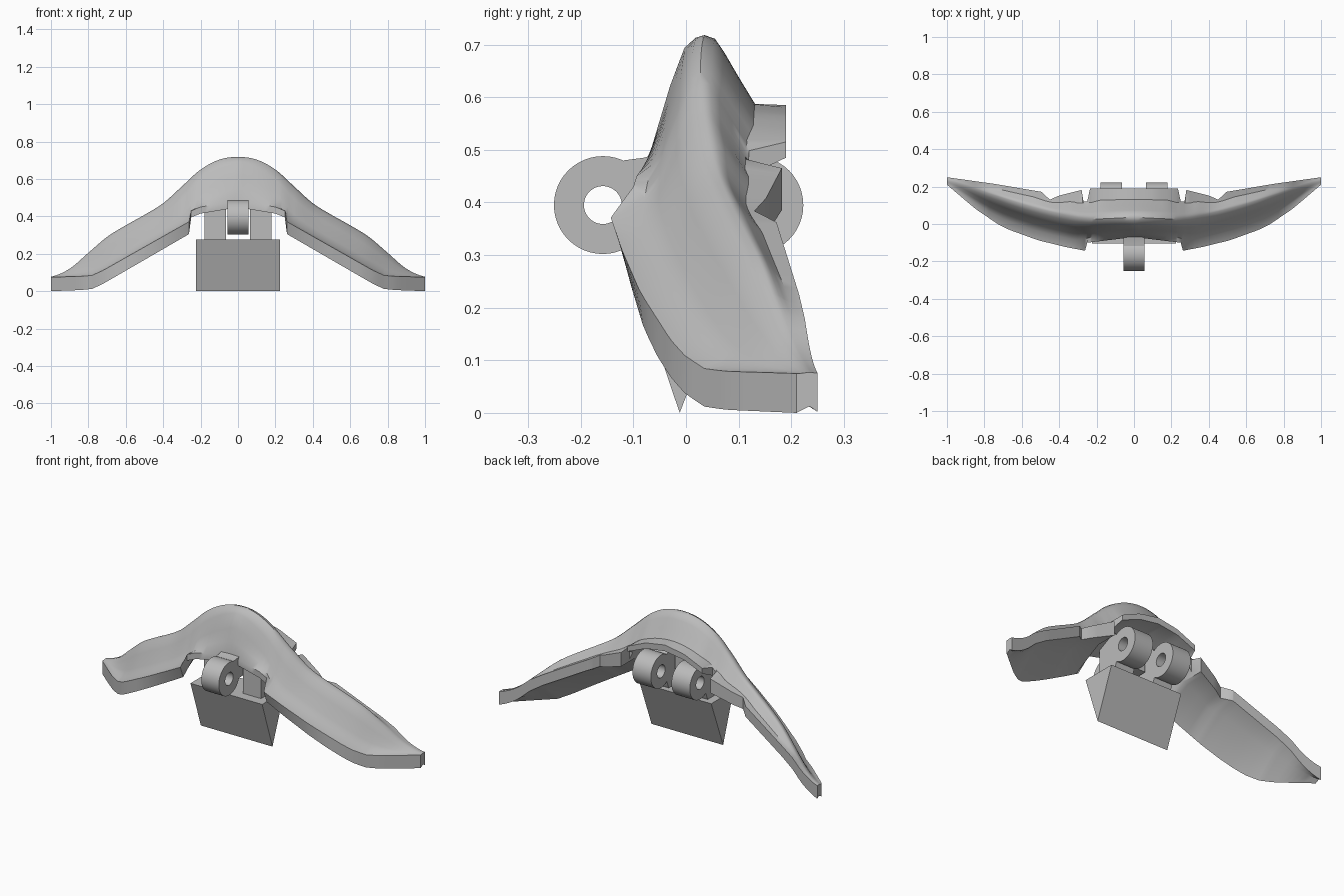
import bpy, bmesh, math

if "Cube" in bpy.data.objects:
    bpy.data.objects.remove(bpy.data.objects["Cube"])

grey = bpy.data.materials.new("plain grey")
grey.use_nodes = True
grey.diffuse_color = (0.5, 0.5, 0.5, 1)
grey.node_tree.nodes["Principled BSDF"].inputs["Base Color"].default_value = (0.5, 0.5, 0.5, 1)


def finish(name, bm):
    bmesh.ops.recalc_face_normals(bm, faces=bm.faces)
    mesh = bpy.data.meshes.new(name)
    bm.to_mesh(mesh)
    bm.free()
    mesh.materials.append(grey)
    ob = bpy.data.objects.new(name, mesh)
    bpy.context.collection.objects.link(ob)
    bpy.ops.object.select_all(action='DESELECT')
    ob.select_set(True)
    bpy.context.view_layer.objects.active = ob
    bpy.ops.object.shade_smooth_by_angle(angle=math.radians(38))


def prism(name, x0, x1, outline):
    """Extrude a (y, z) outline along x."""
    bm = bmesh.new()
    rings = [[bm.verts.new((x, y, z)) for y, z in outline] for x in (x0, x1)]
    bm.faces.new(rings[0])
    bm.faces.new(rings[1])
    n = len(outline)
    for i in range(n):
        j = (i + 1) % n
        bm.faces.new((rings[0][i], rings[0][j], rings[1][j], rings[1][i]))
    finish(name, bm)


def barrel(name, x0, x1, y, z, outer=0.093, inner=0.036, n=48):
    """Hinge barrel with a through hole along x."""
    bm = bmesh.new()
    loops = []
    for x, r in ((x0, outer), (x1, outer), (x1, inner), (x0, inner)):
        loops.append([bm.verts.new((x, y + r * math.cos(math.tau * i / n),
                                    z + r * math.sin(math.tau * i / n))) for i in range(n)])
    for k in range(4):
        a, b = loops[k], loops[(k + 1) % 4]
        for i in range(n):
            j = (i + 1) % n
            bm.faces.new((a[i], a[j], b[j], b[i]))
    finish(name, bm)


def at(keys, x, smooth=False):
    """Interpolate a list of (x, value) keys."""
    for i in range(len(keys) - 1):
        (xa, a), (xb, b) = keys[i], keys[i + 1]
        if x <= xb:
            t = (x - xa) / (xb - xa)
            if not smooth:
                return a + (b - a) * t
            before = keys[i - 1][1] if i else b
            after = keys[i + 2][1] if i + 2 < len(keys) else b
            return 0.5 * (2 * a + (b - before) * t + (2 * before - 5 * a + 4 * b - after) * t * t
                          + (3 * a - before - 3 * b + after) * t ** 3)
    return keys[-1][1]


def soft(keys, x):
    """Average the keys around x, so notches in the rim do not crease the skin."""
    reach = min(.05, 1 - x)
    return sum(at(keys, abs(x + reach * k / 4)) for k in range(-4, 5)) / 9


# Arched wing: profiles along the half span
ridge_z = [(i / 10, z) for i, z in enumerate(
    (.718, .703, .65, .56, .47, .408, .352, .29, .205, .12, .077))]
ridge_y = [(0, .035), (.25, .03), (.5, .08), (.75, .155), (1, .235)]
front_y = [(0, -.07), (.25, -.1), (.262, -.143), (.37, -.122), (.5, -.09), (.54, -.077),
           (.67, -.03), (.73, 0), (.78, .035), (.84, .075), (.9, .125), (1, .21)]
front_z = [(0, .448), (.2, .415), (.25, .395), (.262, .305), (.72, .04),
           (.78, .012), (.84, .006), (1, 0)]
front_lip = [(0, .035), (.25, .035), (.262, .066), (1, .075)]
lip_slant = [(0, 0), (.25, 0), (.262, .025), (.54, .005), (.6, 0), (1, 0)]
back_y = [(0, .19), (.235, .19), (.25, .12), (.27, .12), (.28, .182), (.4, .152),
          (.45, .13), (.495, .172), (.75, .215), (1, .25)]
back_z = [(0, .585), (.12, .565), (.235, .515), (.28, .465), (.5, .36), (.75, .225), (1, .076)]
back_lip = [(0, .035), (.235, .03), (.28, .08), (.5, .06), (.75, .06), (1, .074)]

# Rises from rim to ridge as (across, up): at the middle and on the wings
front_mid = [(.2, .3), (.4, .6), (.65, .9), (.85, .98)]
front_wing = [(.28, .06), (.47, .27), (.68, .67), (.85, .93)]
back_fall = [(.13, .05), (.25, .25), (.42, .58), (.62, .95)]

half = sorted({i / 40 for i in range(41)} | {.235, .262, .27, .28, .495, .54, .78})
stations = [-x for x in reversed(half[1:])] + half


def section(s):
    x = abs(s)
    fy, fz = at(front_y, x), at(front_z, x)
    ft = fz + at(front_lip, x)
    ry, rz = at(ridge_y, x, True), at(ridge_z, x, True)
    by, bz = at(back_y, x), min(at(back_z, x), rz - .001)
    skin_y, skin_z = soft(front_y, x), soft(front_z, x) + soft(front_lip, x)
    tail_y, tail_z = soft(back_y, x), min(soft(back_z, x), rz - .001)
    w = min(x / .28, 1)
    pts = [(fy + at(lip_slant, x), fz), (fy, ft)]
    for (u0, v0), (u1, v1) in zip(front_mid, front_wing):
        u, v = u0 + (u1 - u0) * w, v0 + (v1 - v0) * w
        pts.append((skin_y + (ry - skin_y) * u, skin_z + (rz - skin_z) * v))
    pts.append((ry, rz))
    for u, v in back_fall:
        pts.append((min(ry + (tail_y - ry) * u, by), rz + (tail_z - rz) * v))
    low = bz - at(back_lip, x)
    # slightly hollow underside
    flat = fz + (low - fz) * .62
    pts += [(by, bz), (by, low), (fy + (by - fy) * .62, flat + (rz - flat) * .15)]
    return [(s, y, z) for y, z in pts]


bm = bmesh.new()
rings = [[bm.verts.new(p) for p in section(s)] for s in stations]
for a, b in zip(rings, rings[1:]):
    for i in range(len(a)):
        j = (i + 1) % len(a)
        bm.faces.new((a[i], a[j], b[j], b[i]))
bm.faces.new(rings[0])
bm.faces.new(rings[-1])
finish("arched_wing", bm)

# Wedge hanging below the arch
prism("wedge_block", -.225, .225, [(-.105, .275), (.095, .275), (-.012, 0)])

# Front hinge and its arm
barrel("front_hinge_barrel", -.055, .055, -.158, .395)
prism("front_hinge_arm", -.055, .055, [(-.118, .46), (-.118, .48), (-.08, .485), (-.03, .5),
                                      (.02, .5), (.02, .37), (-.112, .365)])

# Paired back hinges and their arms
for side, label in ((1, "left"), (-1, "right")):
    x0, x1 = sorted((side * .065, side * .18))
    barrel("back_hinge_barrel_" + label, x0, x1, .13, .395)
    prism("back_hinge_arm_" + label, x0, x1,
          [(-.05, .27), (.06, .27), (.085, .33), (.085, .46), (.06, .49), (-.05, .45)])
